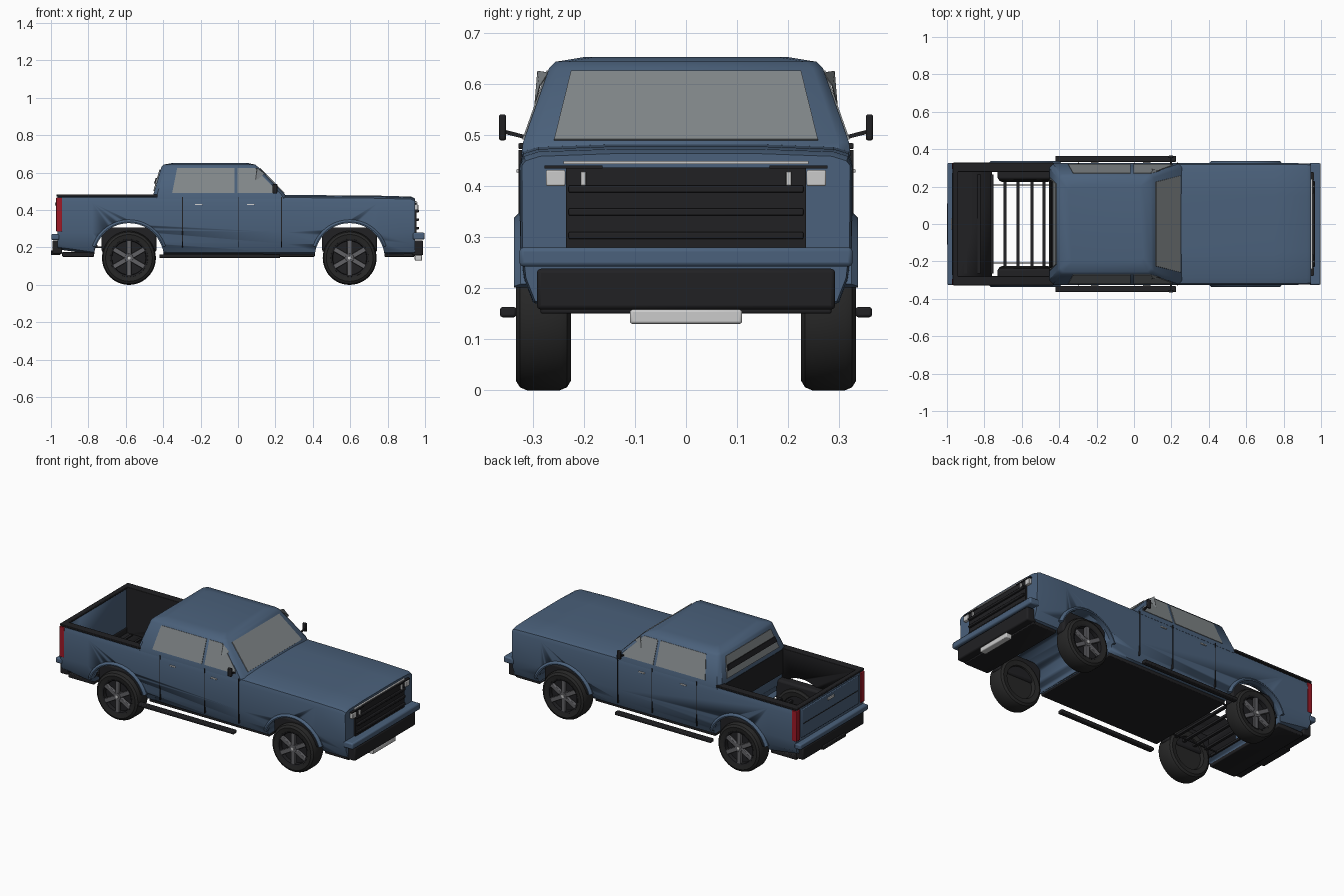
import bpy, bmesh
from math import pi, sin, cos
from mathutils import Matrix, Vector

if "Cube" in bpy.data.objects:
    bpy.data.objects.remove(bpy.data.objects["Cube"])


def material(name, r, g, b):
    m = bpy.data.materials.new(name)
    m.diffuse_color = (r, g, b, 1)
    m.use_nodes = True
    m.node_tree.nodes["Principled BSDF"].inputs["Base Color"].default_value = m.diffuse_color
    return m


BLUE = material("blue_paint", .07, .12, .2)
DARK = material("dark_trim", .015, .015, .017)
TYRE = material("tyre_rubber", .02, .02, .02)
RIM = material("rim_metal", .12, .12, .13)
GLASS = material("glass", .22, .24, .25)
CHROME = material("chrome", .75, .75, .77)
RED = material("red_lens", .35, .01, .02)


def finish(name, bm, mat, bevel=0, smooth=True):
    bmesh.ops.recalc_face_normals(bm, faces=bm.faces)
    me = bpy.data.meshes.new(name)
    bm.to_mesh(me)
    bm.free()
    ob = bpy.data.objects.new(name, me)
    bpy.context.collection.objects.link(ob)
    me.materials.append(mat)
    bpy.ops.object.select_all(action='DESELECT')
    bpy.context.view_layer.objects.active = ob
    ob.select_set(True)
    if bevel:
        m = ob.modifiers.new("bevel", 'BEVEL')
        m.width, m.segments = bevel, 2
    if smooth:
        bpy.ops.object.shade_smooth_by_angle(angle=.6)
    return ob


def box(name, x, y, z, mat, bevel=0):
    """Box from (min, max) ranges on each axis."""
    bm = bmesh.new()
    bmesh.ops.create_cube(bm, size=1)
    for v in bm.verts:
        v.co = [r[0] + (c + .5) * (r[1] - r[0]) for c, r in zip(v.co, (x, y, z))]
    return finish(name, bm, mat, bevel)


def boxes2(name, x, y, z, mat, bevel=0):
    """Box on both sides of the truck."""
    box(name + "_left", x, y, z, mat, bevel)
    box(name + "_right", x, (-y[1], -y[0]), z, mat, bevel)


def loft(name, rings, mat, bevel=0):
    bm = bmesh.new()
    vs = [[bm.verts.new(p) for p in r] for r in rings]
    n = len(vs[0])
    for a, b in zip(vs, vs[1:]):
        for i in range(n):
            bm.faces.new((a[i], a[(i + 1) % n], b[(i + 1) % n], b[i]))
    bm.faces.new(vs[0])
    bm.faces.new(vs[-1])
    return finish(name, bm, mat, bevel)


def slab(name, pts, offset, mat):
    """Thin panel: polygon thickened by an offset vector."""
    return loft(name, [pts, [Vector(p) + Vector(offset) for p in pts]], mat)


def lathe(name, prof, mat, at, side):
    """Spin (radius, y) profile round the y axis; side flips outward direction."""
    bm = bmesh.new()
    vs = [bm.verts.new((r, 0, y)) for r, y in prof]
    es = [bm.edges.new(p) for p in zip(vs, vs[1:])]
    bmesh.ops.spin(bm, geom=vs + es, cent=(0, 0, 0), axis=(0, 0, 1), angle=2 * pi, steps=48)
    bmesh.ops.remove_doubles(bm, verts=bm.verts, dist=1e-5)
    for v in bm.verts:
        v.co = (at[0] + v.co.x, at[1] + side * v.co.z, at[2] + v.co.y)
    return finish(name, bm, mat)


def cut(ob, cutters):
    bpy.context.view_layer.objects.active = ob
    for c in cutters:
        m = ob.modifiers.new("cut", 'BOOLEAN')
        m.operation, m.object, m.solver = 'DIFFERENCE', c, 'EXACT'
        bpy.ops.object.modifier_apply(modifier=m.name)


WX, WZ, ARCH = (-.583, .597), .144, .187

# Cutters: full-width wheel arches and the open bed
arches = []
for x in WX:
    ring = [(x + ARCH * cos(a * pi / 32), WZ + ARCH * sin(a * pi / 32)) for a in range(64)]
    arches.append(loft("arch_cutter", [[(px, y, pz) for px, pz in ring] for y in (-.5, .5)], DARK))
bed_cut = box("bed_cutter", (-.945, -.45), (-.283, .283), (.2, .8), DARK)

# Lower body: cross-section swept along x
half = [(.27, .16), (.30, .172), (.318, .22), (.325, .28), (.326, .44), (.319, .467), (.29, .476), (.15, .481)]
sect = half + [(-y, z) for y, z in reversed(half)]
rings = []
for x, rise, drop, w in ((-.965, .03, 0, 1), (-.78, .004, 0, 1), (.25, 0, 0, 1), (.75, 0, .004, 1),
                         (.925, 0, .009, .995), (.945, .003, .018, .985)):
    rings.append([(x, y * w, z + rise if z < .2 else z - drop if z > .46 else z) for y, z in sect])
body = loft("body", rings, BLUE)
cut(body, arches + [bed_cut])

# Bed liner and underbody, cut by the same arches
for s in (-1, 1):
    ys = sorted((s * .2845, s * .279))
    cut(box("bed_side_liner", (-.944, -.45), ys, (.2, .475), DARK), arches[:1])
cut(box("bed_floor", (-.944, -.45), (-.28, .28), (.198, .206), DARK), arches[:1])
box("bed_front_wall", (-.455, -.445), (-.283, .283), (.332, .478), DARK)
for name, x in (("floor_pan", (-.42, .42)), ("front_underpan", (.75, .945)), ("rear_underpan", (-.94, -.75))):
    cut(box(name, x, (-.285, .285), (.15, .175), DARK, .004), arches)
for c in arches + [bed_cut]:
    bpy.data.objects.remove(c)

# Bed ribs, stringers and rails
for x in (-.90, -.83, -.76, -.69, -.62, -.545, -.48):
    box("bed_rib", (x - .008, x + .008), (-.265, .265), (.198, .212), DARK)
boxes2("bed_stringer", (-.75, -.45), (.207, .211), (.198, .206), DARK)
boxes2("bed_rail", (-.967, -.43), (.279, .328), (.472, .484), DARK, .003)
box("tailgate_rail", (-.97, -.94), (-.325, .325), (.472, .484), DARK, .003)

# Cab shell
def rect(x0, x1, y, z, c=.02):
    return [(x0, -y + c, z), (x0 + c, -y, z), (x1 - c, -y, z), (x1, -y + c, z),
            (x1, y - c, z), (x1 - c, y, z), (x0 + c, y, z), (x0, y - c, z)]

loft("cab", [rect(-.455, .265, .322, .46), rect(-.452, .25, .319, .485), rect(-.41, .108, .268, .63),
             rect(-.397, .092, .255, .643), rect(-.35, .05, .2, .652)], BLUE)

# Windows lie on the sloped cab faces
def side_y(z):
    return .319 - (z - .485) / .145 * .051

sides = {"rear_side_window": [(-.352, .49), (-.02, .49), (-.02, .625), (-.325, .625)],
         "front_side_window": [(-.002, .49), (.205, .49), (.2, .51), (.088, .625), (-.002, .625)]}
for name, pts in sides.items():
    for s in (-1, 1):
        slab(name, [(x, s * (side_y(z) - .002), z) for x, z in pts], (0, s * .005, .001), GLASS)
for s in (-1, 1):
    slab("quarter_glass", [(.085, s * .268, .622), (.14, s * .285, .595), (.09, s * .295, .555),
                           (.1, s * .289, .625)], (.003, s * .002, 0), GLASS)
slab("windshield", [(.245, -.258, .488), (.245, .258, .488), (.115, .225, .622), (.115, -.225, .622)],
     (.004, 0, .004), GLASS)
slab("rear_window", [(-.448, -.25, .5), (-.448, .25, .5), (-.415, .215, .615), (-.415, -.215, .615)],
     (-.005, 0, .002), GLASS)
slab("rear_window_band", [(-.441, -.235, .54), (-.441, .235, .54), (-.432, .225, .57), (-.432, -.225, .57)],
     (-.008, 0, .002), DARK)

# Wheels, well liners and arch lips
for i, x in enumerate(WX):
    tag = ("rear", "front")[i]
    boxes2(tag + "_well_box", (x - .147, x + .147), (.237, .30), (.175, .308), DARK, .012)
    for s in (-1, 1):
        at = (x, s * .279, WZ)
        lathe(tag + "_tyre", [(.0, -.03), (.09, -.03), (.097, -.05), (.125, -.054), (.138, -.046), (.144, -.032),
                              (.144, .032), (.138, .046), (.125, .054), (.101, .05), (.096, .03)], TYRE, at, s)
        lathe(tag + "_rim", [(0, .025), (.09, .025), (.092, .048), (.101, .051), (.103, .045)], DARK, at, s)
        lathe(tag + "_hub", [(0, .05), (.022, .049), (.028, .042), (.028, .02)], RIM, at, s)
        lathe(tag + "_hub_cap", [(0, .054), (.009, .053), (.01, .045)], CHROME, at, s)
        bm = bmesh.new()
        for k in range(6):
            m = (Matrix.Translation((x, s * .318, WZ)) @ Matrix.Rotation(k * pi / 3 + pi / 6, 4, 'Y')
                 @ Matrix.Translation((.056, 0, 0)) @ Matrix.Diagonal((.078, .018, .026, 1)))
            bmesh.ops.create_cube(bm, size=1, matrix=m)
        finish(tag + "_spokes", bm, RIM, .003)
        lip = []
        for k in range(25):
            a = pi * (.1 + .8 * k / 24)
            lip.append([(x + r * cos(a), s * y, WZ + r * sin(a))
                        for r, y in ((.186, .31), (.186, .336), (.193, .337), (.206, .324), (.206, .31))])
        loft(tag + "_arch_lip", lip, BLUE)

# Doors: seams, handles, running boards, mirrors
for x in (-.297, .002, .232):
    boxes2("door_seam", (x - .002, x + .002), (.315, .3275), (.2, .47), DARK)
for x in (-.21, .068):
    boxes2("door_handle", (x - .02, x + .02), (.32, .332), (.426, .433), CHROME, .002)
boxes2("running_board", (-.42, .225), (.332, .364), (.143, .163), DARK, .005)
boxes2("mirror", (.185, .21), (.352, .366), (.489, .54), DARK, .004)
for s in (-1, 1):
    slab("mirror_stalk", [(.193, s * .305, .497), (.203, s * .305, .497), (.203, s * .355, .51),
                          (.193, s * .355, .51)], (0, 0, -.008), DARK)

# Front end
box("grille", (.93, .955), (-.235, .235), (.278, .436), DARK)
for z in (.303, .349, .394):
    box("grille_bar", (.95, .967), (-.23, .23), (z - .007, z + .007), DARK, .003)
box("hood_trim", (.935, .955), (-.24, .24), (.443, .449), CHROME)
boxes2("light_brow", (.935, .96), (.163, .277), (.434, .44), DARK)
boxes2("headlight", (.935, .963), (.236, .274), (.4, .431), CHROME, .003)
boxes2("marker_light", (.94, .965), (.196, .206), (.401, .428), CHROME, .001)
box("front_bumper", (.935, .998), (-.326, .326), (.242, .28), BLUE, .008)
box("front_valance", (.93, .99), (-.292, .292), (.158, .238), DARK, .008)
box("front_skid_plate", (.945, .985), (-.11, .11), (.13, .158), CHROME, .005)

# Rear end
boxes2("tail_light", (-.972, -.94), (.292, .327), (.285, .468), RED, .003)
box("tailgate_panel", (-.972, -.955), (-.275, .275), (.29, .46), BLUE, .004)
box("tailgate_groove", (-.9735, -.96), (-.26, .26), (.37, .375), DARK)
box("tailgate_handle", (-.978, -.96), (-.03, .03), (.425, .44), CHROME, .002)
box("rear_bumper", (-.998, -.955), (-.326, .326), (.24, .272), BLUE, .007)
box("rear_valance", (-.992, -.94), (-.292, .292), (.165, .238), DARK, .007)
box("rear_step", (-1.0, -.95), (-.11, .11), (.16, .185), DARK, .004)
